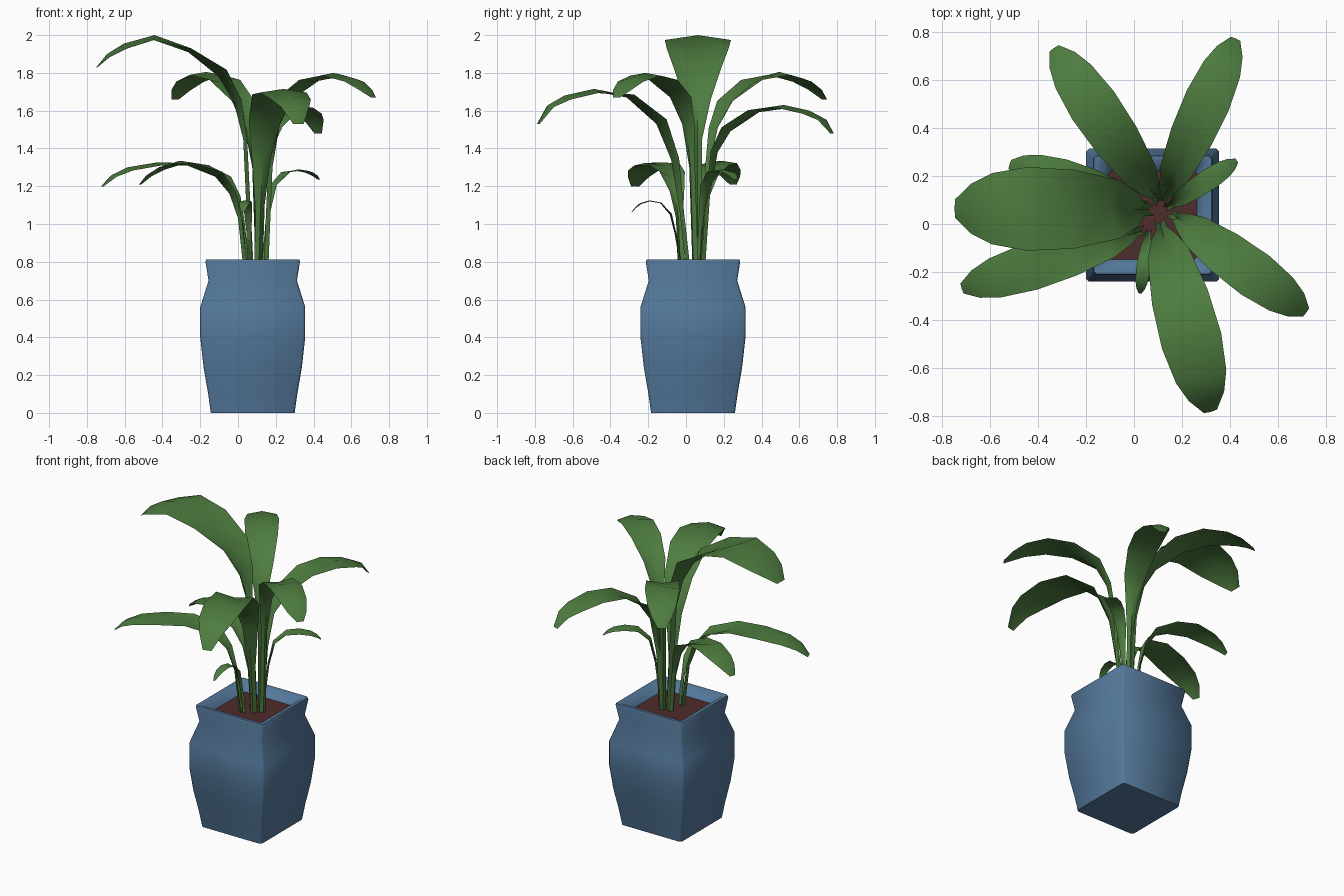
import bpy, bmesh
from mathutils import Vector

if "Cube" in bpy.data.objects:
    bpy.data.objects.remove(bpy.data.objects["Cube"])

POT = Vector((0.078, 0.037, 0))


def material(name, color):
    m = bpy.data.materials.new(name)
    m.diffuse_color = (*color, 1)
    m.use_nodes = True
    m.node_tree.nodes["Principled BSDF"].inputs["Base Color"].default_value = m.diffuse_color
    return m


def finish(name, bm, mat, angle):
    me = bpy.data.meshes.new(name)
    bm.to_mesh(me)
    bm.free()
    ob = bpy.data.objects.new(name, me)
    bpy.context.collection.objects.link(ob)
    me.materials.append(mat)
    bpy.ops.object.select_all(action='DESELECT')
    ob.select_set(True)
    bpy.context.view_layer.objects.active = ob
    bpy.ops.object.shade_smooth_by_angle(angle=angle)
    return ob


def square_ring(bm, h, z, c=0.012):
    # square outline with slightly clipped corners
    i = h - c
    pts = [(h, -i), (h, i), (i, h), (-i, h), (-h, i), (-h, -i), (-i, -h), (i, -h)]
    return [bm.verts.new(POT + Vector((x, y, z))) for x, y in pts]


blue = material("glaze_blue", (0.09, 0.19, 0.33))
brown = material("soil_brown", (0.08, 0.025, 0.025))
green = material("leaf_green", (0.075, 0.2, 0.05))

# Pot: square rings swept up the outside and over the rim
profile = [(0.222, 0), (0.236, 0.1), (0.26, 0.24), (0.278, 0.4), (0.278, 0.56),
           (0.234, 0.70), (0.25, 0.80), (0.246, 0.812), (0.224, 0.812), (0.183, 0.75)]
bm = bmesh.new()
rings = [square_ring(bm, h, z) for h, z in profile]
for a, b in zip(rings, rings[1:]):
    for k in range(8):
        n = (k + 1) % 8
        bm.faces.new((a[k], a[n], b[n], b[k]))
bm.faces.new(rings[0][::-1])
finish("pot", bm, blue, 0.95)

# Soil
bm = bmesh.new()
bm.faces.new(square_ring(bm, 0.185, 0.755))
finish("soil", bm, brown, 0.5)

# Leaves: stalk and blade share one strip, V-folded at the stalk, drooping at the tip
REACH = [0, .04, .1, .2, .4, .62, .82, .93, 1]
WIDTH = [0, .1, .4, .7, .94, 1, .85, .6, .22]
FOLD = [.9, .8, .6, .45, .15, -.15, -.2, -.2, -.1]


def leaf(name, root, tip, half, heights):
    root, tip = Vector((*root, 0)), Vector((*tip, 0))
    out = (tip - root).normalized()
    side = Vector((-out.y, out.x, 0))
    path = [root.lerp(tip, t) + Vector((0, 0, z)) for t, z in zip(REACH, heights)]
    bm = bmesh.new()
    rows = []
    for i, p in enumerate(path):
        d = (path[min(i + 1, 8)] - path[max(i - 1, 0)]).normalized()
        normal = d.cross(side)
        if normal.z < 0:
            normal = -normal
        w = max(WIDTH[i] * half, 0.01 + 0.09 * half) if i < 8 else WIDTH[i] * half
        edge = normal * w * FOLD[i]
        rows.append([bm.verts.new(v) for v in (p - side * w + edge, p, p + side * w + edge)])
    for a, b in zip(rows, rows[1:]):
        for k in range(2):
            bm.faces.new((a[k], a[k + 1], b[k + 1], b[k]))
    finish(name, bm, green, 1.0)


leaf("leaf_left_tall", (.06, .06), (-.75, .065), .175,
     [.75, 1.45, 1.64, 1.78, 1.91, 2.0, 1.955, 1.9, 1.83])
leaf("leaf_right", (.16, .04), (.72, -.37), .1,
     [.75, 1.3, 1.52, 1.65, 1.75, 1.8, 1.77, 1.72, 1.67])
leaf("leaf_front", (.11, 0), (.32, -.785), .128,
     [.75, 1.05, 1.34, 1.53, 1.67, 1.715, 1.68, 1.63, 1.53])
leaf("leaf_back_right", (.12, .1), (.425, .775), .097,
     [.75, 1.15, 1.38, 1.49, 1.59, 1.63, 1.6, 1.56, 1.48])
leaf("leaf_back_left", (.1, .1), (-.335, .735), .105,
     [.75, 1.3, 1.5, 1.63, 1.75, 1.805, 1.77, 1.72, 1.66])
leaf("leaf_left_front_low", (.03, -.03), (-.72, -.27), .1,
     [.75, 1.03, 1.16, 1.25, 1.31, 1.325, 1.3, 1.26, 1.2])
leaf("leaf_left_back_low", (.04, .08), (-.52, .25), .088,
     [.75, 1.0, 1.14, 1.23, 1.3, 1.335, 1.3, 1.26, 1.21])
leaf("leaf_right_small", (.14, .07), (.43, .265), .045,
     [.75, .88, 1.06, 1.2, 1.27, 1.29, 1.28, 1.26, 1.235])
leaf("leaf_front_small", (.06, -.035), (.025, -.29), .03,
     [.75, .86, .95, 1.05, 1.11, 1.125, 1.11, 1.085, 1.06])
